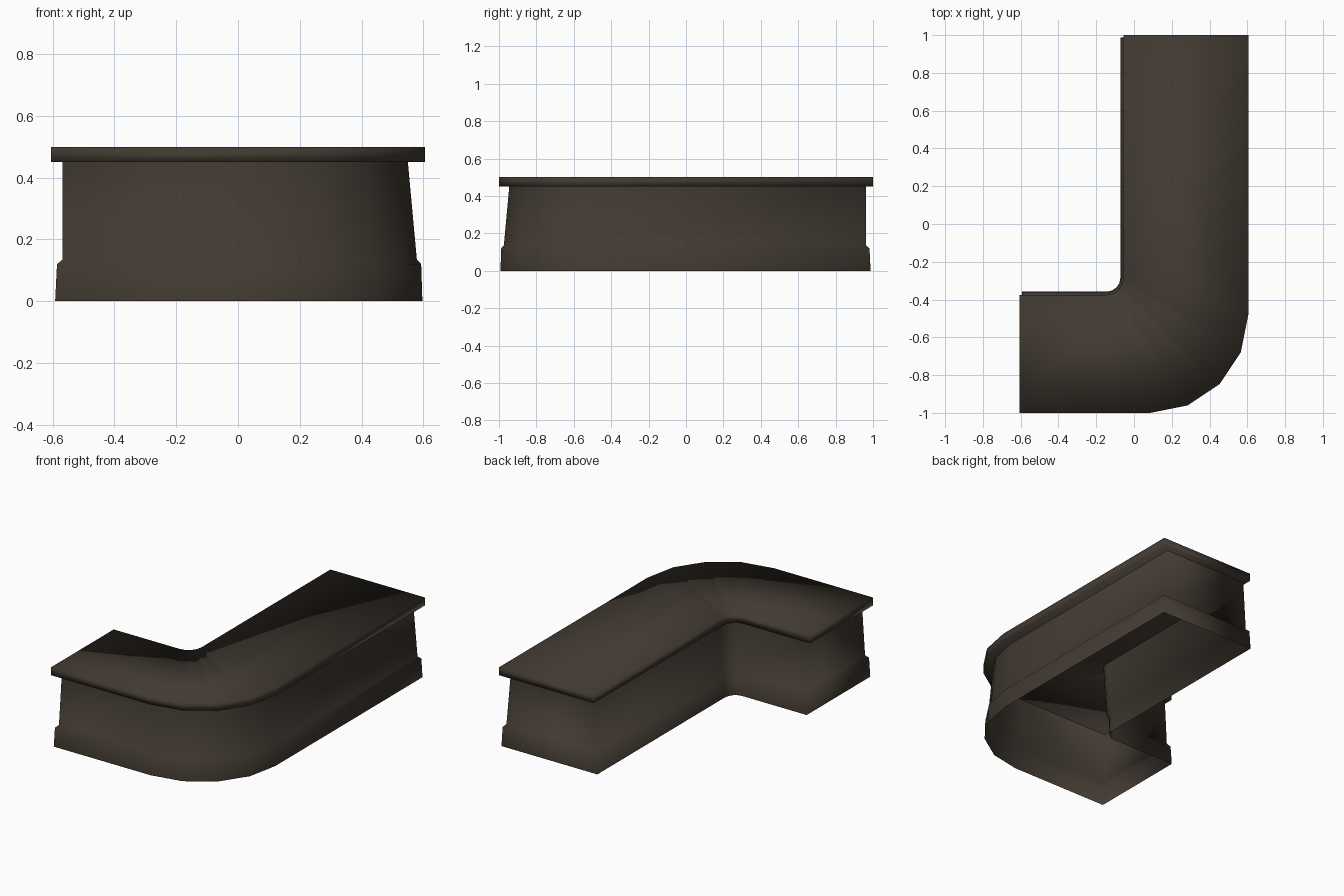
import bpy, bmesh, math

if "Cube" in bpy.data.objects:
    bpy.data.objects.remove(bpy.data.objects["Cube"])

wood = bpy.data.materials.new("dark brown wood")
wood.diffuse_color = (0.053, 0.042, 0.031, 1)
wood.use_nodes = True
wood.node_tree.nodes["Principled BSDF"].inputs["Base Color"].default_value = wood.diffuse_color

SEG = 4  # facets in each bend


def bend(cx, cy, r, end_inset):
    """Path: short-arm end, quarter bend, long-arm end."""
    pts = [(-0.605 + end_inset, cy - r)]
    for k in range(SEG + 1):
        a = math.radians(-90 + 90 * k / SEG)
        pts.append((cx + r * math.cos(a), cy + r * math.sin(a)))
    pts.append((cx + r, 1.0 - end_inset))
    return pts


def ring(bm, z, outer_inset, inner_x, end_inset):
    """L-shaped outline at one height: outer path, then inner path."""
    outer = bend(0.085, -0.48, 0.52 - outer_inset, end_inset)
    inner = bend(-0.145, -0.285, inner_x + 0.145, end_inset)
    return ([bm.verts.new((x, y, z)) for x, y in outer],
            [bm.verts.new((x, y, z)) for x, y in inner])


def loft(name, profile, cap_top, cap_bottom):
    bm = bmesh.new()
    rings = [ring(bm, *row) for row in profile]
    for (o0, i0), (o1, i1) in zip(rings, rings[1:]):
        a, b = o0 + i0[::-1], o1 + i1[::-1]
        n = len(a)
        for k in range(n):
            j = (k + 1) % n
            bm.faces.new((a[k], a[j], b[j], b[k]))
    caps = []
    if cap_top:
        caps.append((rings[-1], False))
    if cap_bottom:
        caps.append((rings[0], True))
    for (o, i), flip in caps:
        for k in range(len(o) - 1):
            q = [o[k], o[k + 1], i[k + 1], i[k]]
            bm.faces.new(q[::-1] if flip else q)
    for f in bm.faces:
        f.smooth = True
    me = bpy.data.meshes.new(name)
    bm.to_mesh(me)
    bm.free()
    me.materials.append(wood)
    ob = bpy.data.objects.new(name, me)
    bpy.context.collection.objects.link(ob)
    return ob


# hollow counter body with flared plinth, open underneath
# rows: height, outer inset, inner side position, end inset
loft("counter_body", [
    (0.00, 0.008, -0.072, 0.013),
    (0.12, 0.012, -0.068, 0.019),
    (0.135, 0.026, -0.055, 0.037),
    (0.45, 0.055, -0.036, 0.037),
], cap_top=False, cap_bottom=False)

# overhanging counter top slab
loft("counter_top", [
    (0.45, 0.0, -0.055, 0.0),
    (0.50, 0.0, -0.055, 0.0),
], cap_top=True, cap_bottom=True)
